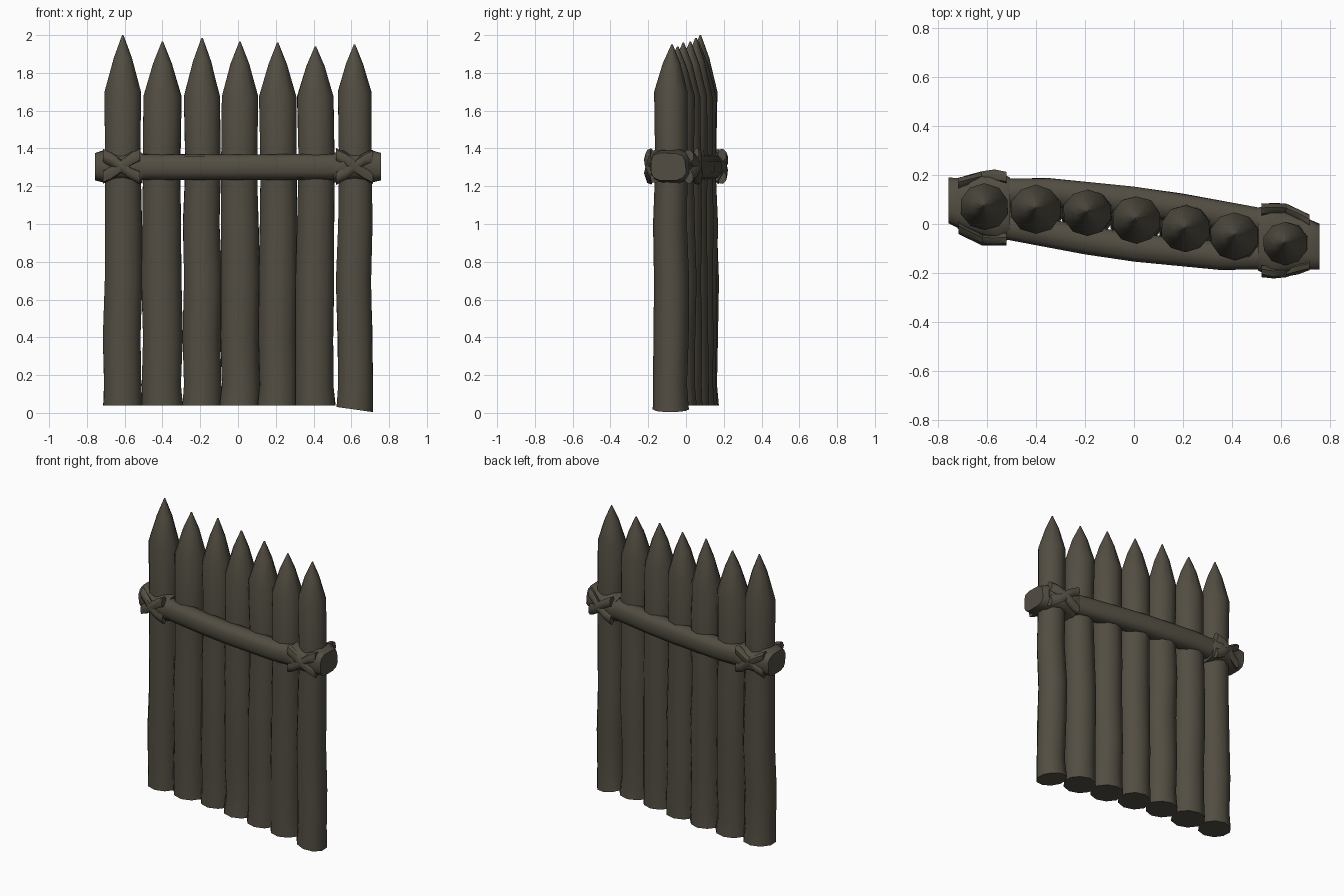
import bpy, bmesh, math, random
from mathutils import Vector

random.seed(4)
if "Cube" in bpy.data.objects:
    bpy.data.objects.remove(bpy.data.objects["Cube"])

wood = bpy.data.materials.new("dark weathered wood")
wood.use_nodes = True
wood.diffuse_color = (0.085, 0.075, 0.055, 1)
bsdf = wood.node_tree.nodes["Principled BSDF"]
bsdf.inputs["Base Color"].default_value = wood.diffuse_color
bsdf.inputs["Roughness"].default_value = 0.9


def loft(name, rings, axis, sides=10, power=1.0, wobble=0.0, slope=0.0):
    """Skin closed rings (centre, radius_a, radius_b) set across the given axis.
    slope tilts the first ring of an upright part."""
    bm = bmesh.new()
    loops = []
    for n, (centre, ra, rb) in enumerate(rings):
        loop = []
        for i in range(sides):
            a = math.tau * (i + 0.5) / sides
            c, s = math.cos(a), math.sin(a)
            k = 1 + random.uniform(-wobble, wobble)
            u = math.copysign(abs(c) ** power, c) * ra * k
            v = math.copysign(abs(s) ** power, s) * rb * k
            off = Vector((u, v, 0)) if axis == "z" else Vector((0, u, v))
            if n == 0:
                off.z += slope * u
            loop.append(bm.verts.new(Vector(centre) + off))
        loops.append(loop)
    for low, high in zip(loops, loops[1:]):
        for i in range(sides):
            j = (i + 1) % sides
            bm.faces.new((low[i], low[j], high[j], high[i]))
    bm.faces.new(loops[0][::-1])
    bm.faces.new(loops[-1])
    bmesh.ops.recalc_face_normals(bm, faces=bm.faces)
    mesh = bpy.data.meshes.new(name)
    bm.to_mesh(mesh)
    bm.free()
    mesh.materials.append(wood)
    obj = bpy.data.objects.new(name, mesh)
    bpy.context.collection.objects.link(obj)
    bpy.ops.object.select_all(action="DESELECT")
    obj.select_set(True)
    bpy.context.view_layer.objects.active = obj
    bpy.ops.object.shade_smooth_by_angle(angle=math.radians(50))
    return obj


# Sharpened posts: x, y, radius, tip height
posts = [(-0.61, 0.07, 0.1, 2.0), (-0.4, 0.06, 0.105, 1.965), (-0.19, 0.047, 0.1, 1.985),
         (0.01, 0.017, 0.102, 1.965), (0.21, -0.02, 0.102, 1.96), (0.41, -0.05, 0.102, 1.94),
         (0.617, -0.08, 0.093, 1.95)]
for n, (x, y, r, top) in enumerate(posts):
    last = n == len(posts) - 1
    base = 0.018 if last else 0.04
    shoulder = 1.7 if n in (0, 6) else 1.675
    rings = []
    for z, grow in ((base, 1.08), (0.15, 1.03), (0.4, 1.04), (0.7, 1.05),
                    (1.0, 1.02), (1.3, 0.98), (shoulder, 1.0)):
        sway = 0.006 if 0.1 < z < 1.5 else 0
        rings.append(((x + random.uniform(-sway, sway), y + random.uniform(-sway, sway), z),
                      r * grow, r * grow * 0.95))
    rings.append(((x, y + 0.003, shoulder + (top - shoulder) * 0.6), r * 0.5, r * 0.5))
    rings.append(((x, y + 0.006, top), 0.004, 0.004))
    loft(f"post_{n + 1}", rings, "z", wobble=0.02, slope=-0.14 if last else 0)

# Rails: outer edge of each, followed across the fence
front_edge = [(-0.72, -0.02), (-0.5, -0.07), (-0.2, -0.125), (0, -0.155), (0.35, -0.19), (0.7, -0.185)]
back_edge = [(-x, -y) for x, y in reversed(front_edge)]
for name, edge, side in (("front_rail", front_edge, 1), ("back_rail", back_edge, -1)):
    rings = [((x, y + side * 0.06, 1.302), 0.06, 0.068) for x, y in edge]
    loft(name, rings, "x", power=0.75, wobble=0.02)

# Rope lashings round both ends; the left end is the right end turned half round
cuff = [(0.757, -0.095, 0.095, 1.303, 0.072), (0.7, -0.08, 0.105, 1.305, 0.09),
        (0.62, -0.075, 0.13, 1.3, 0.065), (0.56, -0.072, 0.145, 1.31, 0.08),
        (0.505, -0.06, 0.13, 1.295, 0.08)]
for label, turn in (("right", -1), ("left", 1)):
    # names follow the model's own left and right
    rings = [((turn * x, turn * y, z), a, b) for x, y, a, z, b in cuff]
    loft(f"{label}_lashing", rings, "x", sides=12, power=0.6, wobble=0.04)
    for face, y_in, y_out in (("outer", -0.19, -0.165), ("inner", 0.06, 0.015)):
        for tilt in (-1, 1):
            path = [(0.52, y_in, -0.06), (0.57, y_in * 1.04, -0.035), (0.62, y_in, 0),
                    (0.67, (y_in + y_out) / 2, 0.035), (0.715, y_out, 0.055)]
            rings = [((turn * x, turn * y, 1.305 + tilt * z), 0.025, 0.036) for x, y, z in path]
            loft(f"{label}_{face}_strap_{'up' if tilt > 0 else 'down'}", rings, "x",
                 sides=7, wobble=0.12)
